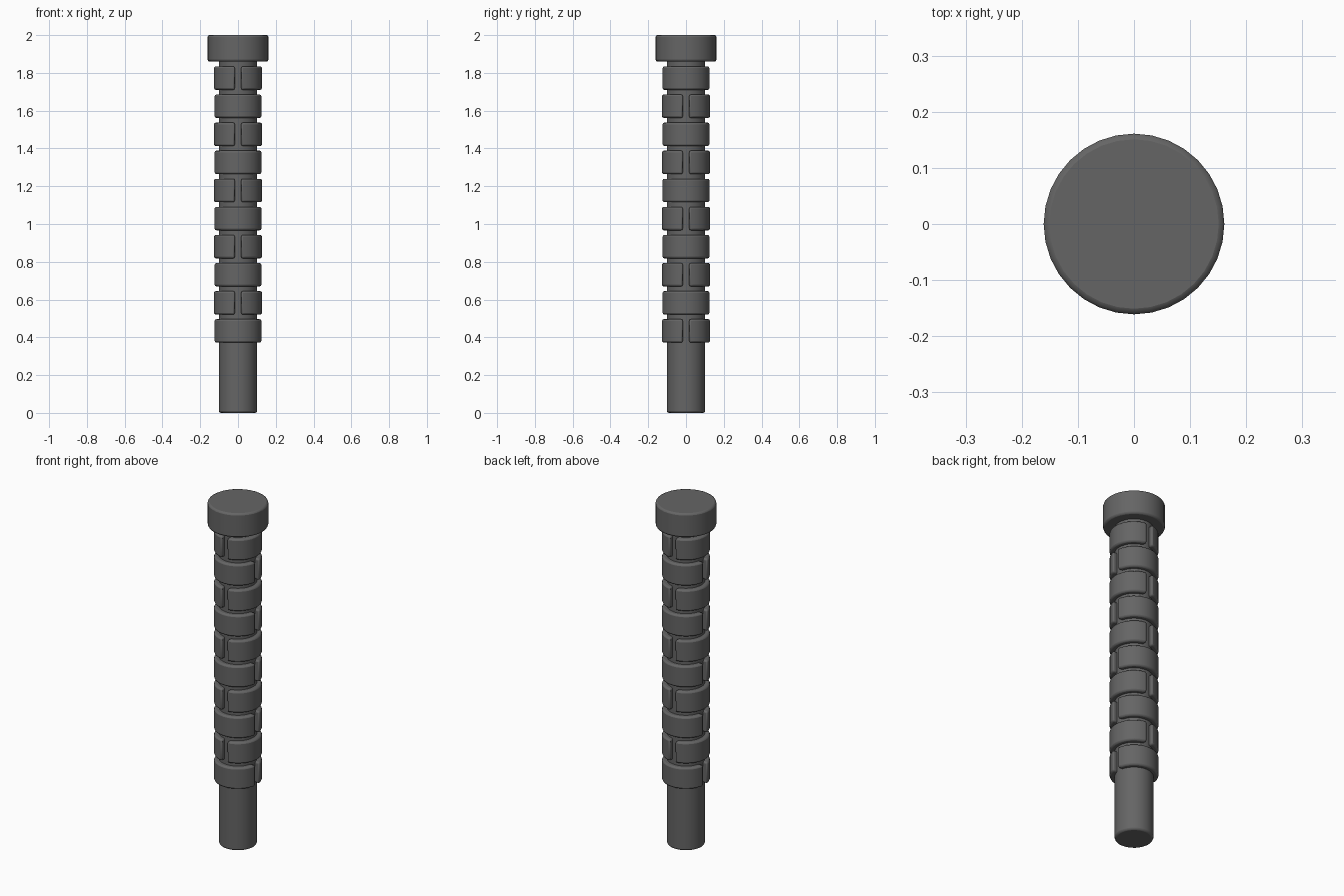
import bpy, bmesh, math

cube = bpy.data.objects.get("Cube")
if cube:
    bpy.data.objects.remove(cube, do_unlink=True)

grey = bpy.data.materials.new("dark_grey")
grey.use_nodes = True
colour = (0.13, 0.13, 0.13, 1)
grey.diffuse_color = colour
grey.node_tree.nodes["Principled BSDF"].inputs["Base Color"].default_value = colour


def finish(obj, bevel):
    """Colour, round the hard edges and shade smooth."""
    obj.data.materials.append(grey)
    mod = obj.modifiers.new("rounded_edges", 'BEVEL')
    mod.width = bevel
    mod.segments = 2
    mod.limit_method = 'ANGLE'
    mod.angle_limit = math.radians(40)
    bpy.ops.object.select_all(action='DESELECT')
    obj.select_set(True)
    bpy.context.view_layer.objects.active = obj
    bpy.ops.object.shade_smooth_by_angle(angle=math.radians(50))


def cylinder(name, radius, bottom, top, bevel):
    bpy.ops.mesh.primitive_cylinder_add(vertices=32, radius=radius, depth=top - bottom,
                                        location=(0, 0, (bottom + top) / 2))
    obj = bpy.context.object
    obj.name = name
    finish(obj, bevel)


def half_ring(name, inner, outer, bottom, top, facing, gap):
    """Curved grip block spanning half a turn, less a straight-sided gap."""
    bm = bmesh.new()
    outline = []
    steps = 16
    for radius, order in ((outer, range(steps + 1)), (inner, range(steps, -1, -1))):
        start = math.asin(gap / 2 / radius)
        for i in order:
            a = facing - math.pi / 2 + start + (math.pi - 2 * start) * i / steps
            outline.append(bm.verts.new((radius * math.cos(a), radius * math.sin(a), bottom)))
    n = len(outline)
    # Strip of quads across the ring, then raised to full height
    for i in range(steps):
        bm.faces.new((outline[i], outline[i + 1], outline[n - 2 - i], outline[n - 1 - i]))
    raised = bmesh.ops.extrude_face_region(bm, geom=bm.faces[:], use_keep_orig=True)
    verts = [v for v in raised["geom"] if isinstance(v, bmesh.types.BMVert)]
    bmesh.ops.translate(bm, verts=verts, vec=(0, 0, top - bottom))
    bmesh.ops.recalc_face_normals(bm, faces=bm.faces[:])
    mesh = bpy.data.meshes.new(name)
    bm.to_mesh(mesh)
    bm.free()
    obj = bpy.data.objects.new(name, mesh)
    bpy.context.collection.objects.link(obj)
    finish(obj, 0.009)


# Shaft and end cap
cylinder("shaft", 0.101, 0, 1.9, 0.01)
cylinder("end_cap", 0.161, 1.86, 2.0, 0.01)

# Ten rows of paired grip blocks, with gaps turning a quarter each row
for row in range(10):
    z = 0.372 + row * 0.1487
    for side in range(2):
        facing = math.pi * (side + (0.5 if row % 2 == 0 else 0))
        half_ring(f"grip_block_{row + 1}_{side + 1}", 0.09, 0.127, z, z + 0.124, facing, 0.034)
